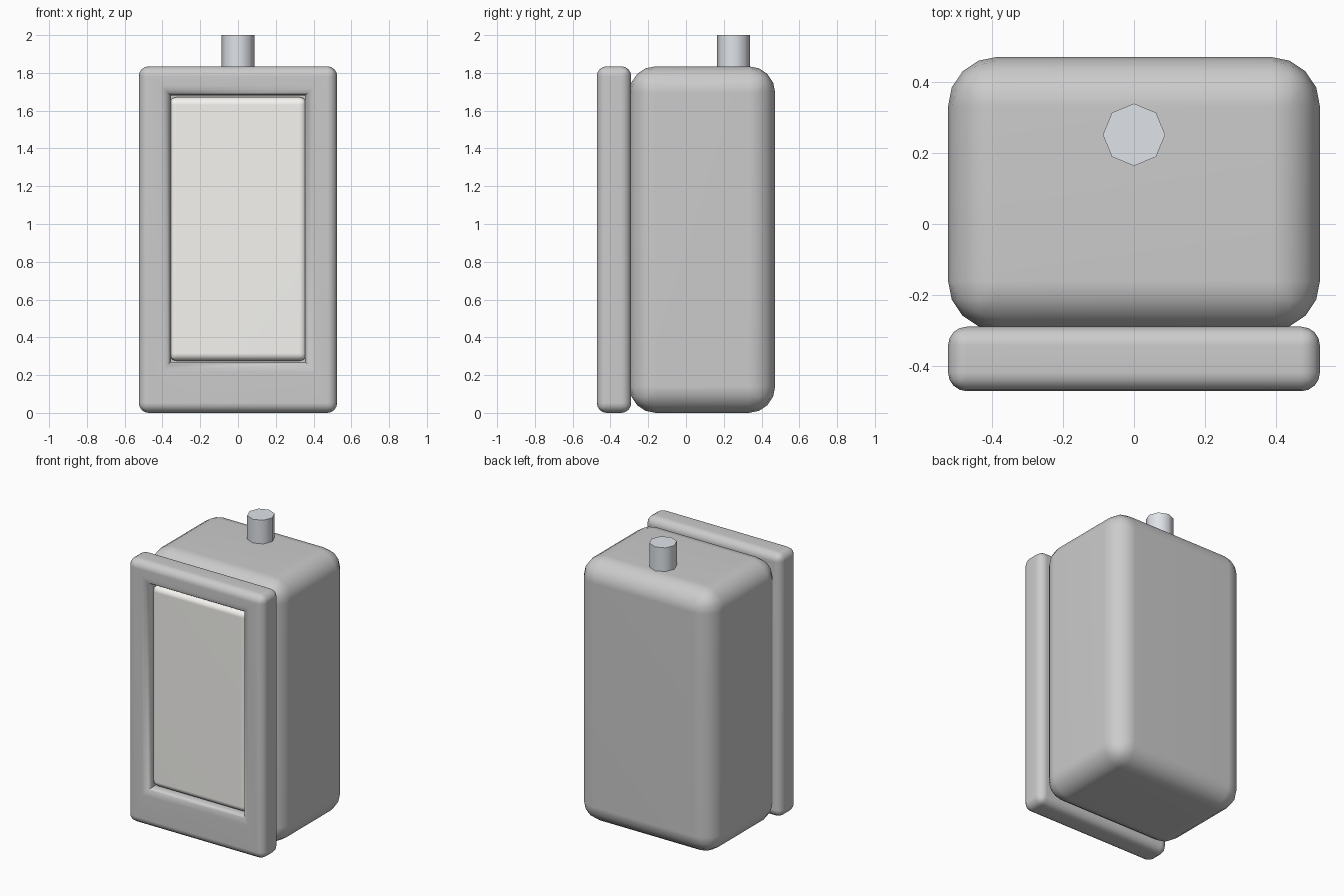
import bpy, bmesh, math
from mathutils import Matrix

if "Cube" in bpy.data.objects:
    bpy.data.objects.remove(bpy.data.objects["Cube"])


def material(name, color):
    m = bpy.data.materials.new(name)
    m.diffuse_color = color
    m.use_nodes = True
    m.node_tree.nodes["Principled BSDF"].inputs["Base Color"].default_value = m.diffuse_color
    return m


def box_mesh(lo, hi):
    bm = bmesh.new()
    bmesh.ops.create_cube(bm, size=1)
    for v in bm.verts:
        v.co = [(l + h) / 2 + c * (h - l) for l, h, c in zip(lo, hi, v.co)]
    return bm


def bevel(bm, edges, width, segments):
    bmesh.ops.bevel(bm, geom=edges, offset=width, offset_type='OFFSET',
                    segments=segments, profile=0.5, affect='EDGES')


def finish(bm, name, mat=None, angle=50):
    bmesh.ops.recalc_face_normals(bm, faces=bm.faces[:])
    me = bpy.data.meshes.new(name)
    bm.to_mesh(me)
    bm.free()
    ob = bpy.data.objects.new(name, me)
    bpy.context.collection.objects.link(ob)
    if mat:
        me.materials.append(mat)
    bpy.ops.object.select_all(action='DESELECT')
    ob.select_set(True)
    bpy.context.view_layer.objects.active = ob
    bpy.ops.object.shade_smooth_by_angle(angle=math.radians(angle))
    w = ob.modifiers.new("flat_faces", 'WEIGHTED_NORMAL')
    w.keep_sharp = True
    return ob


cream = material("cream", (0.92, 0.91, 0.88, 1))
steel = material("steel", (0.74, 0.77, 0.81, 1))

# Main rounded housing
bm = box_mesh((-0.525, -0.30, 0), (0.525, 0.472, 1.835))
bevel(bm, bm.edges[:], 0.14, 4)
finish(bm, "housing")

# Front frame: a slab with a recessed pocket, rounded outside and around the rim
bm = box_mesh((-0.525, -0.472, 0), (0.525, -0.29, 1.835))
outer = bm.edges[:]
front = min(bm.faces, key=lambda f: f.calc_center_median().y)
bmesh.ops.inset_region(bm, faces=[front], thickness=0.1)
half_w, low, high = 0.355, 0.27, 1.68
for v in front.verts:
    v.co.x = math.copysign(half_w, v.co.x)
    v.co.z = low if v.co.z < 0.9 else high
rim_pts = [v.co.copy() for v in front.verts]
pocket = bmesh.ops.extrude_discrete_faces(bm, faces=[front])["faces"][0]
bmesh.ops.translate(bm, verts=pocket.verts[:], vec=(0, 0.1, 0))


def on_rim(v):
    return any((v.co - p).length < 1e-5 for p in rim_pts)


rim = [e for e in bm.edges if all(on_rim(v) for v in e.verts)]
bevel(bm, [e for e in outer if e.is_valid] + rim, 0.053, 4)
finish(bm, "front_frame")

# Cream panel set into the frame
bm = box_mesh((-0.365, -0.437, 0.275), (0.365, -0.34, 1.672))
bevel(bm, bm.edges[:], 0.04, 3)
finish(bm, "front_panel", cream)

# Eight-sided stub pipe on top
bm = bmesh.new()
bmesh.ops.create_cone(bm, cap_ends=True, segments=8, radius1=0.088, radius2=0.088,
                      depth=0.25, matrix=Matrix.Translation((0, 0.252, 1.875)))
finish(bm, "top_pipe", steel)
